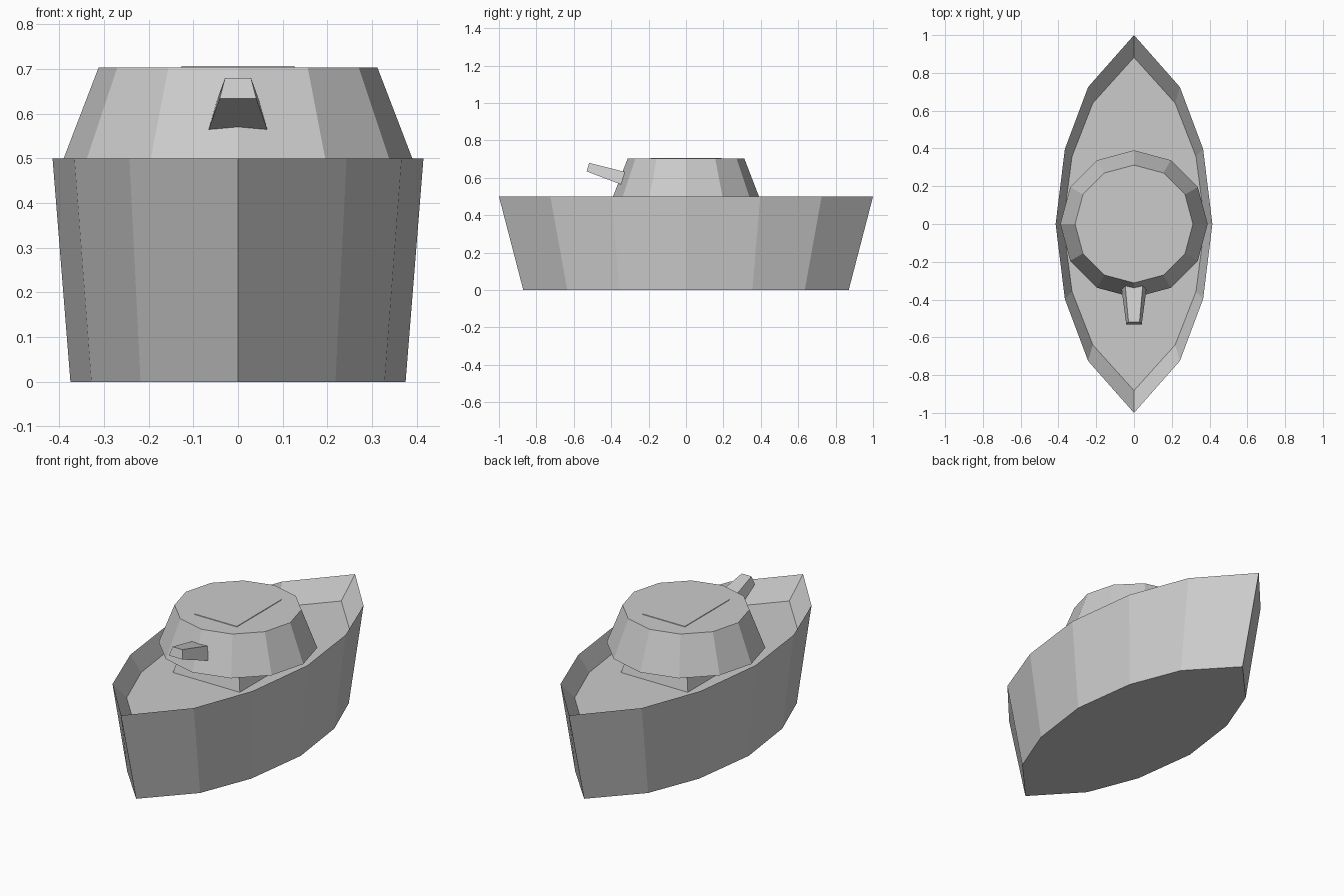
import bpy
import math

if "Cube" in bpy.data.objects:
    bpy.data.objects.remove(bpy.data.objects["Cube"])


def loft(name, rings, cap_start=True, cap_end=True):
    """Skin a stack of equal-length rings with flat faces."""
    n = len(rings[0])
    verts = [v for ring in rings for v in ring]
    faces = []
    for k in range(len(rings) - 1):
        a, b = k * n, (k + 1) * n
        for i in range(n):
            j = (i + 1) % n
            faces.append((a + i, a + j, b + j, b + i))
    if cap_start:
        faces.append(tuple(reversed(range(n))))
    if cap_end:
        last = (len(rings) - 1) * n
        faces.append(tuple(range(last, last + n)))
    mesh = bpy.data.meshes.new(name)
    mesh.from_pydata(verts, [], faces)
    mesh.update()
    obj = bpy.data.objects.new(name, mesh)
    bpy.context.collection.objects.link(obj)
    return obj


def boat_ring(quarter, z):
    """Mirror a quarter outline (midship to tip) into a closed ring."""
    half = quarter + [(-x, y) for x, y in reversed(quarter[:-1])]
    return [(x, y, z) for x, y in half + [(x, -y) for x, y in reversed(half[1:-1])]
            ] if quarter[0][1] else [
        (x, y, z) for x, y in half + [(-x, -y) for x, y in half[1:-1]]]


def circle_ring(radius, z, sides=12):
    return [(radius * math.cos(2 * math.pi * i / sides),
             radius * math.sin(2 * math.pi * i / sides), z) for i in range(sides)]


def rect_ring(hx, hy, z):
    return [(-hx, -hy, z), (hx, -hy, z), (hx, hy, z), (-hx, hy, z)]


# Hull: flared sides, sharp rim, sunken deck
rim = [(0.415, 0), (0.366, 0.397), (0.243, 0.725), (0, 1.0)]
keel = [(0.375, 0), (0.328, 0.355), (0.218, 0.635), (0, 0.87)]
deck = [(0.375, 0), (0.328, 0.358), (0.218, 0.64), (0, 0.882)]
loft("hull", [boat_ring(keel, 0), boat_ring(rim, 0.5), boat_ring(deck, 0.4)])

# Tapered pedestal that passes through the turret
loft("pedestal", [rect_ring(0.2, 0.27, 0.4), rect_ring(0.126, 0.19, 0.706)])

# Twelve-sided turret
loft("turret", [circle_ring(0.39, 0.5), circle_ring(0.312, 0.703)])


# Gun barrel: tapered, tilted upward, base buried in the turret
def gun_ring(low, high):
    (wl, yl, zl), (wh, yh, zh) = low, high
    return [(-wl, yl, zl), (wl, yl, zl), (wh, yh, zh), (-wh, yh, zh)]


base = gun_ring((0.07, -0.315, 0.552), (0.05, -0.29, 0.622))
muzzle = gun_ring((0.041, -0.531, 0.634), (0.029, -0.518, 0.68))
loft("gun_barrel", [muzzle, base]).data.flip_normals()
